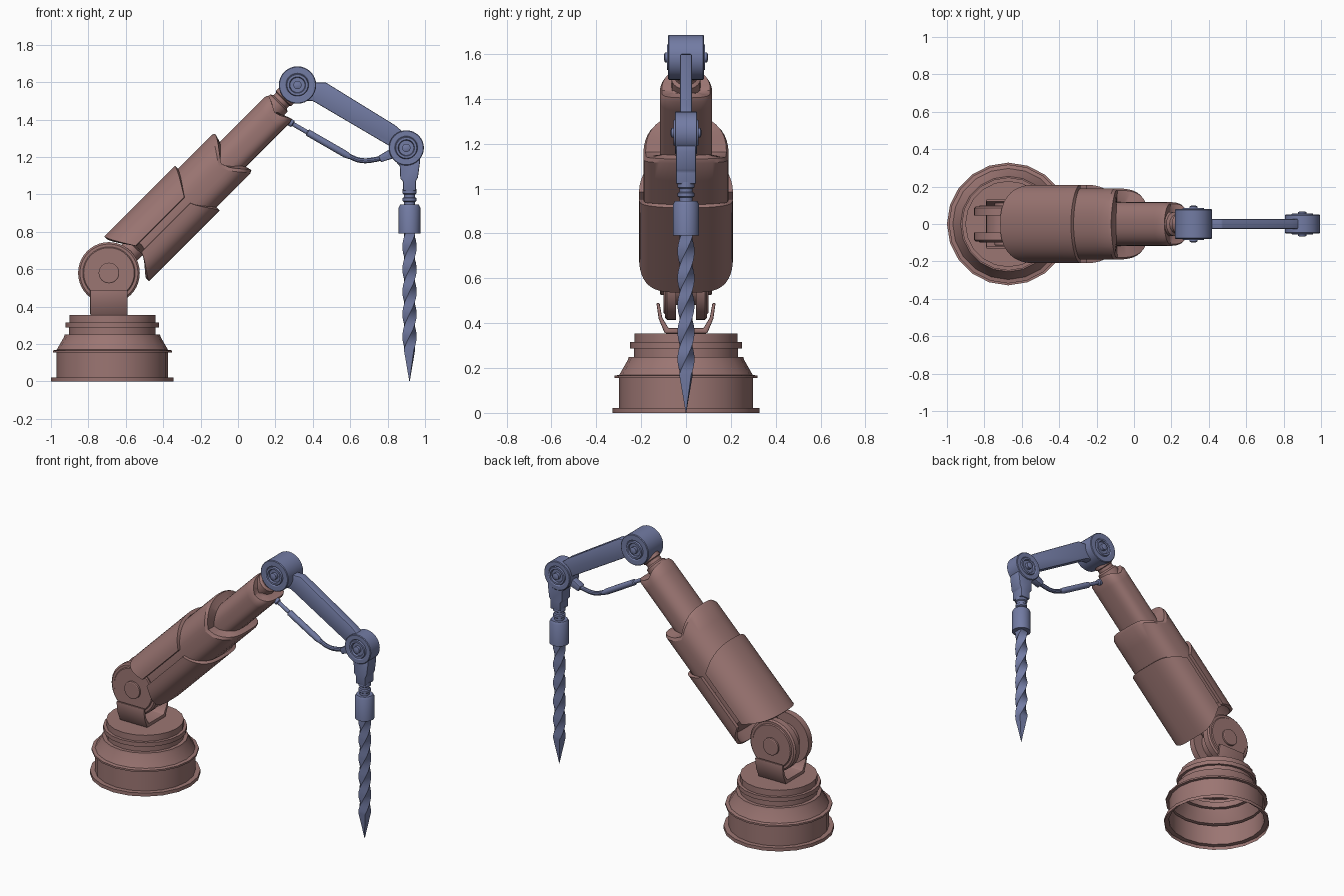
import bpy, bmesh
from math import sin, cos, pi, radians, sqrt
from mathutils import Vector

if "Cube" in bpy.data.objects:
    bpy.data.objects.remove(bpy.data.objects["Cube"])


def material(name, rgb):
    m = bpy.data.materials.new(name)
    m.use_nodes = True
    m.diffuse_color = (*rgb, 1)
    m.node_tree.nodes["Principled BSDF"].inputs["Base Color"].default_value = (*rgb, 1)
    return m


PINK = material("dusty pink", (0.33, 0.18, 0.17))
BLUE = material("slate blue", (0.17, 0.20, 0.37))
parts = []


def skin(name, rings, mat, closed=True, caps=(True, True), thick=0, bevel=0):
    """Bridge successive rings of points into one surface."""
    bm = bmesh.new()
    vs = [[bm.verts.new(p) for p in ring] for ring in rings]
    n = len(vs[0])
    for a, b in zip(vs, vs[1:]):
        for i in range(n if closed else n - 1):
            j = (i + 1) % n
            bm.faces.new((a[i], a[j], b[j], b[i]))
    for use, ring in zip(caps, (vs[0], vs[-1])):
        if use and closed:
            bm.faces.new(ring)
    bmesh.ops.recalc_face_normals(bm, faces=bm.faces)
    me = bpy.data.meshes.new(name)
    bm.to_mesh(me)
    bm.free()
    me.materials.append(mat)
    ob = bpy.data.objects.new(name, me)
    bpy.context.collection.objects.link(ob)
    if thick:
        mod = ob.modifiers.new("thickness", 'SOLIDIFY')
        mod.thickness, mod.offset = thick, 0
    if bevel:
        mod = ob.modifiers.new("soft edges", 'BEVEL')
        mod.width, mod.segments = bevel, 2
    parts.append(ob)
    return ob


def lathe(name, profile, origin, axis, mat, seg=32, caps=(True, True), twist=None):
    """Revolve (radius, height) pairs about an axis."""
    q = Vector(axis).to_track_quat('Z', 'Y')
    rings = []
    for r, h in profile:
        a0 = twist(h) if twist else 0
        rings.append([Vector(origin) + q @ Vector((r * cos(a0 + 2 * pi * i / seg),
                      r * sin(a0 + 2 * pi * i / seg), h)) for i in range(seg)])
    return skin(name, rings, mat, caps=caps)


def pivot(name, half, centre, mat, seg=32):
    """Revolved joint, symmetric about its middle; the profile is one half."""
    full = [(r, -h) for r, h in half] + [(r, h) for r, h in reversed(half)]
    return lathe(name, full, centre, (0, 1, 0), mat, seg)


def prism(name, outline, y, mat, bevel=0.006):
    """Side outline in x and z, extruded across y."""
    return skin(name, [[(x, s * y, z) for x, z in outline] for s in (-1, 1)], mat, bevel=bevel)


SHOULDER = Vector((-0.69, 0, 0.58))
ELBOW = Vector((0.318, 0, 1.585))
WRIST = Vector((0.90, 0, 1.249))
ALONG = Vector((1, 0, 1)).normalized()
ACROSS = Vector((-1, 0, 1)).normalized()


def arm_point(t, y, n):
    return SHOULDER + ALONG * t + ACROSS * n + Vector((0, y, 0))


def section(t, w, h, mid, angles, dip=0):
    """Arm cross-section: round above, squarer below; dip moves the sides along the arm."""
    pts = []
    for a in angles:
        e = 2 / 2.3 if sin(a) >= 0 else 2 / 3.4
        c, s = cos(a), sin(a)
        y = w * abs(c) ** e * (1 if c > 0 else -1)
        n = h * abs(s) ** e * (1 if s > 0 else -1)
        pts.append(arm_point(t + dip * (1 - abs(s)) ** 1.3, y, mid + n))
    return pts


FULL = [2 * pi * i / 40 for i in range(40)]

# Hollow stepped base
lathe("base", [(0.328, 0), (0.328, 0.022), (0.298, 0.022), (0.298, 0.155), (0.318, 0.155),
               (0.318, 0.166), (0.297, 0.17), (0.26, 0.235), (0.255, 0.25), (0.232, 0.25),
               (0.232, 0.288), (0.249, 0.288), (0.249, 0.315), (0.23, 0.315), (0.23, 0.355)],
      (-0.672, 0, 0), (0, 0, 1), PINK, 20, caps=(False, True))

# Flared cradle
cradle = [(-0.132, 0.49), (-0.122, 0.42), (-0.095, 0.355)]
inner = [(-0.078, 0.378), (-0.106, 0.425), (-0.118, 0.49)]
loop = cradle + [(-y, z) for y, z in reversed(cradle)]
loop += [(-y, z) for y, z in reversed(inner)] + inner
skin("shoulder_cradle", [[(x, y, z) for y, z in loop] for x in (-0.79, -0.59)], PINK, bevel=0.005)

# Shoulder joint: two wheels on a narrower core
pivot("shoulder_joint", [(0.05, 0.115), (0.055, 0.112), (0.055, 0.1), (0.135, 0.1), (0.14, 0.094),
                         (0.155, 0.094), (0.165, 0.085), (0.165, 0.045), (0.1, 0.045)],
      SHOULDER, PINK, 40)
lathe("shoulder_neck", [(0.06, 0), (0.06, 0.4)], SHOULDER, ALONG, PINK, 20)

# Lower sleeve: a core wrapped in two scalloped half shells
skin("lower_sleeve_core", [section(t, 0.185, 0.145, -0.013, FULL, d)
                           for t, d in ((0.19, 0.04), (0.57, 0))], PINK)
for name, start in (("upper_shell", 0.06), ("lower_shell", pi + 0.06)):
    arc = [start + (pi - 0.12) * i / 24 for i in range(25)]
    skin(name, [section(t, 0.2, 0.159, -0.013, arc, d)
                for t, d in ((0.12, 0.09), (0.25, 0.02), (0.53, -0.02), (0.655, -0.09))],
         PINK, closed=False, thick=0.02)

# Middle and upper sleeves
skin("middle_sleeve", [section(t, w, h, -0.012, FULL, d) for t, w, h, d in
     ((0.45, 0.19, 0.146, 0), (0.8, 0.19, 0.146, -0.02), (0.91, 0.19, 0.146, -0.09),
      (0.928, 0.18, 0.137, -0.09), (0.915, 0.11, 0.09, -0.08))], PINK)
skin("upper_sleeve", [section(t, w, h, -0.02, FULL, d) for t, w, h, d in
     ((0.8, 0.117, 0.096, 0), (1.2, 0.117, 0.096, -0.01), (1.255, 0.117, 0.096, -0.04),
      (1.274, 0.108, 0.088, -0.04), (1.26, 0.06, 0.05, -0.03))], PINK)
lathe("elbow_neck", [(0.065, 1.2), (0.065, 1.285), (0.05, 1.295), (0.05, 1.315), (0.058, 1.32),
                     (0.058, 1.345), (0.045, 1.35), (0.045, 1.4)], SHOULDER, ALONG, PINK, 20)

# Elbow and wrist joints with ringed hubs and bolts
HUB = [(0.012, 0.018), (0.022, 0.014), (0.022, -0.006), (0.04, -0.006), (0.044, 0.005),
       (0.056, 0.005), (0.06, -0.004), (0.066, 0)]
for name, centre, radius, width in (("elbow_joint", ELBOW, 0.1, 0.08),
                                    ("wrist_joint", WRIST, 0.094, 0.05)):
    half = [(r, width + h) for r, h in HUB] + [(radius - 0.004, width), (radius, width - 0.004)]
    pivot(name, half, centre, BLUE)

# Forearm plate
prism("forearm", [(0.32, 1.6), (0.47, 1.598), (0.84, 1.37), (0.91, 1.31), (0.9, 1.23),
                  (0.80, 1.265), (0.40, 1.5), (0.33, 1.5)], 0.027, BLUE)

# Hydraulic line: ram, bent hose and connector
start = Vector((0.265, 0, 1.393))
end = Vector((0.6, 0, 1.2))
length = (end - start).length
lathe("hydraulic_ram", [(0.02, 0), (0.02, 0.03), (0.012, 0.035), (0.012, 0.12), (0.019, 0.125),
                        (0.019, length - 0.03), (0.013, length)], start, end - start, BLUE, 14)
curve = bpy.data.curves.new("hydraulic_hose", 'CURVE')
curve.dimensions = '3D'
curve.bevel_depth, curve.bevel_resolution, curve.use_fill_caps = 0.014, 3, True
spline = curve.splines.new('BEZIER')
path = [(0.585, 1.209), (0.655, 1.182), (0.74, 1.188), (0.81, 1.21)]
spline.bezier_points.add(len(path) - 1)
for bp, (x, z) in zip(spline.bezier_points, path):
    bp.co = (x, 0, z)
    bp.handle_left_type = bp.handle_right_type = 'AUTO'
curve.materials.append(BLUE)
hose = bpy.data.objects.new("hydraulic_hose", curve)
bpy.context.collection.objects.link(hose)
parts.append(hose)
prism("hose_connector", [(0.75, 1.205), (0.765, 1.172), (0.85, 1.2), (0.84, 1.25), (0.8, 1.235)],
      0.024, BLUE)

# Drill mount, chuck and bit
TOOL = (0.917, 0, 0)
prism("drill_mount", [(0.85, 1.2), (0.85, 1.165), (0.865, 1.155), (0.868, 1.085), (0.882, 1.07),
                      (0.882, 1.02), (0.952, 1.02), (0.952, 1.075), (0.962, 1.09), (0.972, 1.165),
                      (0.972, 1.2)], 0.044, BLUE)
lathe("chuck", [(0.038, 1.03), (0.038, 1.005), (0.03, 1.0), (0.03, 0.985), (0.037, 0.98),
                (0.037, 0.965), (0.03, 0.96), (0.03, 0.945), (0.05, 0.945), (0.058, 0.93),
                (0.058, 0.79)], TOOL, (0, 0, 1), BLUE, 24)
steps = 42
bit = [(0.038, 0.8 - 0.63 * i / steps) for i in range(steps + 1)] + [(0.001, 0)]
lathe("drill_bit", bit, TOOL, (0, 0, 1), BLUE, 4, twist=lambda h: max(h, 0.12) * pi / 0.24)

# Bake modifiers, then smooth the rounded surfaces while keeping edges crisp
bpy.ops.object.select_all(action='DESELECT')
for ob in parts:
    ob.select_set(True)
bpy.context.view_layer.objects.active = parts[0]
bpy.ops.object.convert(target='MESH')
bpy.ops.object.shade_smooth_by_angle(angle=radians(30))
